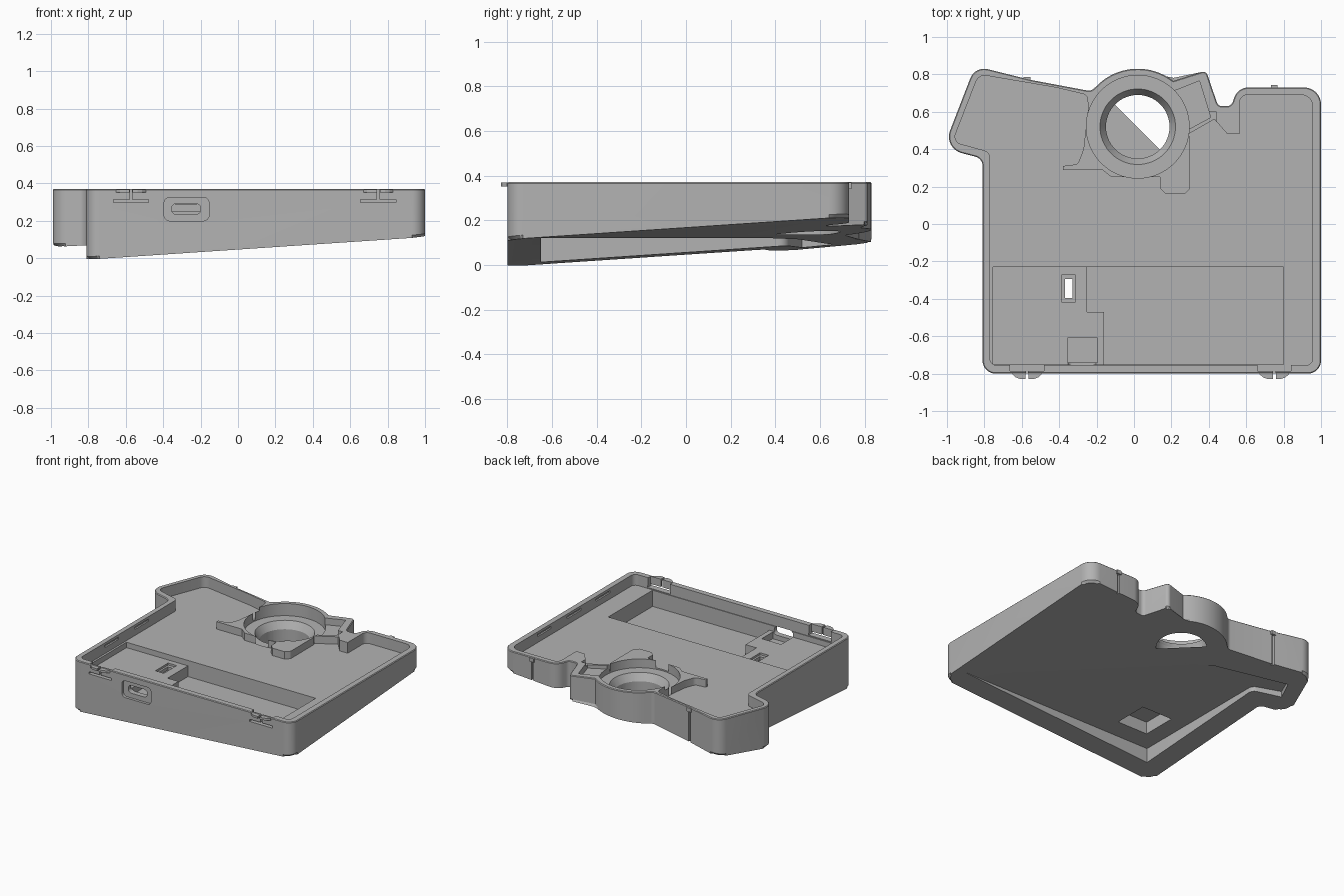
import bpy, bmesh, math
from mathutils import Vector

cube = bpy.data.objects.get("Cube")
if cube:
    bpy.data.objects.remove(cube, do_unlink=True)

grey = bpy.data.materials.new("plain_grey")
grey.use_nodes = True
grey.diffuse_color = (0.45, 0.45, 0.45, 1)
grey.node_tree.nodes["Principled BSDF"].inputs["Base Color"].default_value = (0.45, 0.45, 0.45, 1)

TOP = 0.37


def underside(x, y):
    return 0.067 * (x + y) + 0.10


def rounded(points, steps=8):
    """Round each (x, y, radius) corner of a closed outline."""
    out = []
    n = len(points)
    for i, p in enumerate(points):
        c = Vector(p[:2])
        r = p[2] if len(p) > 2 else 0
        if r == 0:
            out.append(c)
            continue
        a = (Vector(points[i - 1][:2]) - c).normalized()
        b = (Vector(points[(i + 1) % n][:2]) - c).normalized()
        half = a.angle(b) / 2
        centre = c + (a + b).normalized() * (r / math.sin(half))
        start = c + a * (r / math.tan(half)) - centre
        end = c + b * (r / math.tan(half)) - centre
        sweep = start.angle_signed(end)
        for k in range(steps + 1):
            t = -sweep * k / steps
            out.append(centre + Vector((start.x * math.cos(t) - start.y * math.sin(t),
                                        start.x * math.sin(t) + start.y * math.cos(t))))
    return out


def arc(cx, cy, r, a0, a1, n):
    return [(cx + r * math.cos(math.radians(a0 + (a1 - a0) * k / n)),
             cy + r * math.sin(math.radians(a0 + (a1 - a0) * k / n))) for k in range(n + 1)]


def prism(name, outline, low, high, chamfers=None):
    """Extrude an outline; low may be a height or a function of x and y."""
    bm = bmesh.new()
    base = low if callable(low) else (lambda x, y: low)
    bot = [bm.verts.new((p[0], p[1], base(p[0], p[1]))) for p in outline]
    top = [bm.verts.new((p[0], p[1], high)) for p in outline]
    lower = bm.faces.new(bot[::-1])
    upper = bm.faces.new(top)
    for i in range(len(bot)):
        j = (i + 1) % len(bot)
        bm.faces.new((bot[i], bot[j], top[j], top[i]))
    if chamfers:
        edge_sets = [list(lower.edges), list(upper.edges)]
        for edges, size in zip(edge_sets, chamfers):
            bmesh.ops.bevel(bm, geom=edges, offset=size, segments=1,
                            affect='EDGES', clamp_overlap=False)
    bmesh.ops.recalc_face_normals(bm, faces=bm.faces)
    return finish(name, bm)


def finish(name, bm):
    me = bpy.data.meshes.new(name)
    bm.to_mesh(me)
    bm.free()
    me.materials.append(grey)
    ob = bpy.data.objects.new(name, me)
    bpy.context.collection.objects.link(ob)
    return ob


def box(name, x0, x1, y0, y1, z0, z1):
    return prism(name, [(x0, y0), (x1, y0), (x1, y1), (x0, y1)], z0, z1)


def cone(name, x, y, r0, r1, z0, z1):
    bm = bmesh.new()
    bmesh.ops.create_cone(bm, cap_ends=True, segments=64, radius1=r0, radius2=r1, depth=z1 - z0)
    bmesh.ops.translate(bm, verts=bm.verts, vec=(x, y, (z0 + z1) / 2))
    return finish(name, bm)


def port(name, x0, x1, z0, z1, r, y0, y1):
    """Rounded opening running along y."""
    ob = prism(name, rounded([(x0, z0, r), (x1, z0, r), (x1, z1, r), (x0, z1, r)]), y0, y1)
    for v in ob.data.vertices:
        v.co = (v.co.x, v.co.z, v.co.y)
    ob.data.flip_normals()
    return ob


# Outer shell with a sloping underside
CX, CY = 0.02, 0.52
shell = [(-.81, -.8, .07), (1, -.8, .07), (1, .73, .09), (.555, .73, .08), (.52, .63, .035),
         (.45, .63, .03), (.385, .82, .025), (.21, .765)]
shell += arc(CX, CY, .31, 60, 128, 20)
shell += [(-.23, .71, .04), (-.55, .77), (-.85, .845, .08), (-1.02, .405, .09), (-.81, .35, .05)]
tray = prism("tray", rounded(shell), underside, TOP, (0.015, 0.005))

cutters = []

# Main cavity, leaving the raised block around the round seat
cavity = [(-.77, -.755, .035), (.955, -.755, .035), (.955, .69, .06), (.565, .69, .04), (.565, .48),
          (.50, .48), (.43, .56), (.29, .48), (.30, .46), (.30, .19, .02), (.27, .16), (.17, .16),
          (.14, .19), (.14, .25)]
cavity += [(-.12, .25), (-.17, .29), (-.38, .29), (-.38, .31), (-.30, .32, .03), (-.27, .40),
           (-.245, .62), (-.25, .69, .03), (-.42, .73), (-.83, .80, .05), (-.97, .44, .04),
           (-.77, .385, .04)]
cutters.append(prism("cavity", rounded(cavity), 0.29, 0.6))
cutters.append(box("block_top", -.4, .44, .12, .6, 0.345, 0.6))

# Sunken front bay with a stepped shelf
bay = [(-.16, -.75), (.8, -.75), (.8, -.23), (-.25, -.23), (-.25, -.47), (-.16, -.47)]
cutters.append(prism("bay", bay, 0.17, 0.6))
cutters.append(box("shelf", -.755, 0, -.75, -.23, 0.25, 0.6))
cutters.append(box("port_bay", -.355, -.195, -.74, -.61, 0.20, 0.6))
cutters.append(box("switch_seat", -.385, -.315, -.42, -.27, 0.235, 0.6))
cutters.append(box("switch_hole", -.37, -.33, -.395, -.295, 0, 0.6))

# Round seat, tapered collar and bore
cutters.append(cone("seat", CX, CY, .275, .275, 0.28, 0.6))
cutters.append(cone("collar", CX, CY, .165, .205, 0.22, 0.285))
cutters.append(cone("bore", CX, CY, .17, .17, 0.136, 0.5))
cutters.append(prism("side_slot", [(.28, .5), (.41, .57), (.35, .765), (.21, .71)], 0.32, 0.6))

# Hollow below, with a level ceiling
hollow = [(-.66, -.65), (1, -.65), (.2, .2), (-.28, .5), (-.8, .66), (-.86, .52), (-.66, .45, .05)]
cutters.append(prism("hollow", rounded(hollow), -0.2, 0.12))
cutters.append(box("hatch", -.53, -.28, -.5, -.24, 0, 0.21))

# Front connector opening
cutters.append(port("port_recess", -.395, -.155, .2, .325, .03, -.9, -.78))
cutters.append(port("port_slot", -.355, -.2, .235, .292, .025, -.9, -.7))

# Spring clips in the front wall
for side, x in (("right", -.572), ("left", .75)):
    cutters.append(box("clip_slot", x - .094, x + .094, -.9, -.74, .297, .313))
    cutters.append(box("clip_split", x - .006, x + .006, -.9, -.74, .3, .6))
    cutters.append(box("clip_relief", x - .09, x + .09, -.785, -.74, .3, .6))
    for s, end in ((-1, "outer"), (1, "inner")):
        tab = [(x + s * .008, -.79), (x + s * .08, -.79), (x + s * .08, -.802),
               (x + s * .06, -.82), (x + s * .035, -.829), (x + s * .008, -.829)]
        prism(f"{side}_clip_tab_{end}", tab if s > 0 else tab[::-1], .352, .368)

# Rear slits and their small heads
for side, x, y in (("right", -.572, .773), ("left", .75, .73)):
    cutters.append(box("rear_slit", x - .008, x + .008, y - .014, y + .05, 0, .34))
    box(f"{side}_rear_head", x - .018, x + .018, y - .015, y + .012, .34, .368)

# Shallow catches on the inner side walls
for y in (.3, -.05, -.39):
    cutters.append(box("left_catch", .94, .967, y - .08, y + .08, .335, .352))
for y in (-.03, -.38):
    cutters.append(box("right_catch", -.782, -.76, y - .08, y + .08, .335, .352))

# Apply the cuts
for c in cutters:
    c.hide_render = True
    m = tray.modifiers.new(c.name, 'BOOLEAN')
    m.operation = 'DIFFERENCE'
    m.solver = 'EXACT'
    m.object = c
bpy.context.view_layer.update()
result = bpy.data.meshes.new_from_object(tray.evaluated_get(bpy.context.evaluated_depsgraph_get()))
tray.modifiers.clear()
tray.data = result
for c in cutters:
    bpy.data.objects.remove(c, do_unlink=True)

for o in bpy.context.selected_objects:
    o.select_set(False)
tray.select_set(True)
bpy.context.view_layer.objects.active = tray
bpy.ops.object.shade_smooth_by_angle(angle=math.radians(25))
